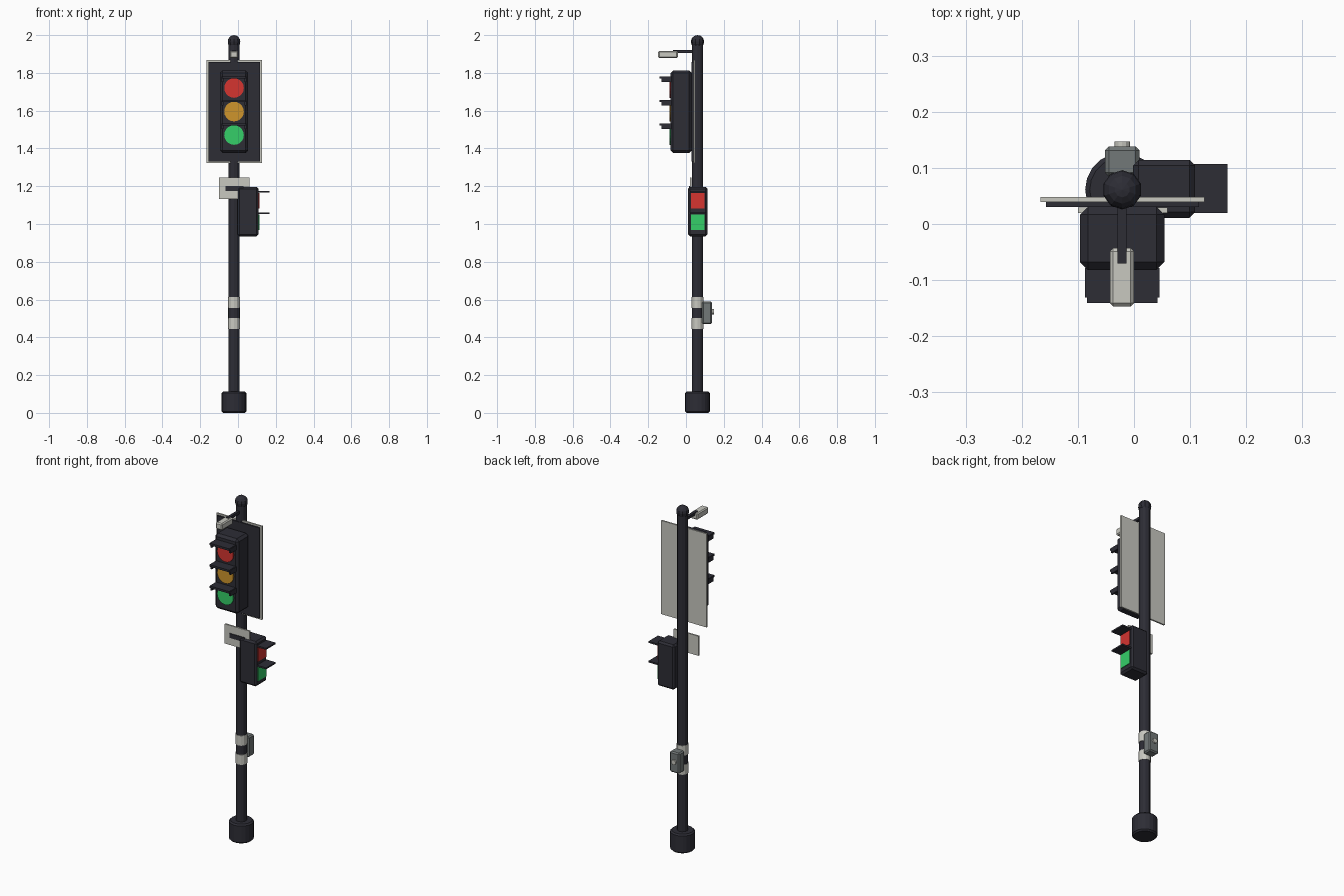
import bpy, bmesh, math
from mathutils import Matrix, Vector

if "Cube" in bpy.data.objects:
    bpy.data.objects.remove(bpy.data.objects["Cube"])


def mat(name, r, g, b):
    m = bpy.data.materials.new(name)
    m.diffuse_color = (r, g, b, 1)
    m.use_nodes = True
    m.node_tree.nodes["Principled BSDF"].inputs["Base Color"].default_value = m.diffuse_color
    return m


DARK = mat("dark_metal", 0.026, 0.026, 0.036)
LIGHT = mat("pale_grey", 0.58, 0.58, 0.53)
GREY = mat("mid_grey", 0.17, 0.19, 0.19)
RED = mat("red_lens", 0.66, 0.035, 0.03)
AMBER = mat("amber_lens", 0.62, 0.30, 0.025)
GREEN = mat("green_lens", 0.035, 0.62, 0.14)

PX, PY = -0.021, 0.061  # pole axis


def finish(name, bm, material, bevel=0):
    if bevel:
        bmesh.ops.bevel(bm, geom=bm.edges[:], offset=bevel, segments=1, affect='EDGES')
    me = bpy.data.meshes.new(name)
    bm.to_mesh(me)
    bm.free()
    me.materials.append(material)
    ob = bpy.data.objects.new(name, me)
    bpy.context.collection.objects.link(ob)
    return ob


def box(name, x, y, z, material, bevel=0):
    """Box from (min, max) pairs."""
    bm = bmesh.new()
    c = Vector([(a[0] + a[1]) / 2 for a in (x, y, z)])
    s = Vector([a[1] - a[0] for a in (x, y, z)])
    bmesh.ops.create_cube(bm, size=1, matrix=Matrix.Translation(c) @ Matrix.Diagonal(s).to_4x4())
    return finish(name, bm, material, bevel)


def cyl(name, start, end, r, n, material, rim=0):
    """Cylinder between two points, with optionally chamfered rims."""
    a, b = Vector(start), Vector(end)
    d = b - a
    bm = bmesh.new()
    m = Matrix.Translation((a + b) / 2) @ d.to_track_quat('Z', 'Y').to_matrix().to_4x4()
    bmesh.ops.create_cone(bm, cap_ends=True, segments=n, radius1=r, radius2=r,
                          depth=d.length, matrix=m)
    if rim:
        edges = [e for e in bm.edges if any(len(f.verts) > 4 for f in e.link_faces)]
        bmesh.ops.bevel(bm, geom=edges, offset=rim, segments=1, affect='EDGES')
    return finish(name, bm, material)


# Pole, base and cap
cyl("base", (PX, PY, 0), (PX, PY, 0.112), 0.066, 20, DARK, 0.008)
cyl("pole", (PX, PY, 0.05), (PX, PY, 1.965), 0.0295, 12, DARK)
bm = bmesh.new()
bmesh.ops.create_uvsphere(bm, u_segments=10, v_segments=8, radius=0.035,
                          matrix=Matrix.Translation((PX, PY, 1.965)))
finish("pole_cap", bm, DARK)
for i, z in enumerate((0.445, 0.556)):
    cyl(f"pole_band_{i}", (PX, PY, z), (PX, PY, z + 0.058), 0.032, 12, LIGHT)

# Backplate
box("backplate_border", (-0.167, 0.126), (0.039, 0.048), (1.322, 1.867), LIGHT)
box("backplate", (-0.157, 0.116), (0.03, 0.04), (1.331, 1.858), DARK)

# Vehicle signal
box("signal_housing", (-0.096, 0.054), (-0.082, 0.031), (1.376, 1.813), DARK, 0.014)
for name, z, m in (("red", 1.72, RED), ("amber", 1.595, AMBER), ("green", 1.471, GREEN)):
    cyl(f"{name}_lamp", (PX, -0.07, z), (PX, -0.088, z), 0.052, 20, m)
    box(f"{name}_visor_roof", (PX - 0.063, PX + 0.063), (-0.141, -0.078),
        (z + 0.05, z + 0.062), DARK)
    for s in (-1, 1):
        x = PX + s * 0.061
        box(f"{name}_visor_cheek", (x - 0.005, x + 0.005), (-0.131, -0.078),
            (z + 0.032, z + 0.06), DARK)

# Camera on arm
box("camera", (-0.043, 0.0), (-0.147, -0.043), (1.878, 1.917), LIGHT, 0.006)
box("camera_arm", (-0.029, -0.013), (-0.07, PY), (1.904, 1.92), DARK)

# Small sign
box("sign_plate", (-0.1, 0.06), (0.02, 0.029), (1.132, 1.246), LIGHT)
box("sign_bar", (-0.066, 0.03), (0.016, 0.021), (1.175, 1.201), DARK)

# Pedestrian signal facing +x
box("crossing_housing", (-0.002, 0.109), (0.011, 0.114), (0.935, 1.196), DARK, 0.01)
for name, z, m in (("stop", 1.122, RED), ("walk", 1.008, GREEN)):
    box(f"{name}_lamp", (0.1, 0.113), (0.026, 0.099), (z - 0.041, z + 0.041), m)
    box(f"{name}_visor", (0.1, 0.167), (0.02, 0.107), (z + 0.044, z + 0.053), DARK)

# Push button box
box("button_box", (-0.052, 0.01), (0.085, 0.138), (0.47, 0.59), GREY, 0.007)
cyl("push_button", (PX, 0.13, 0.535), (PX, 0.147, 0.535), 0.014, 12, LIGHT)
